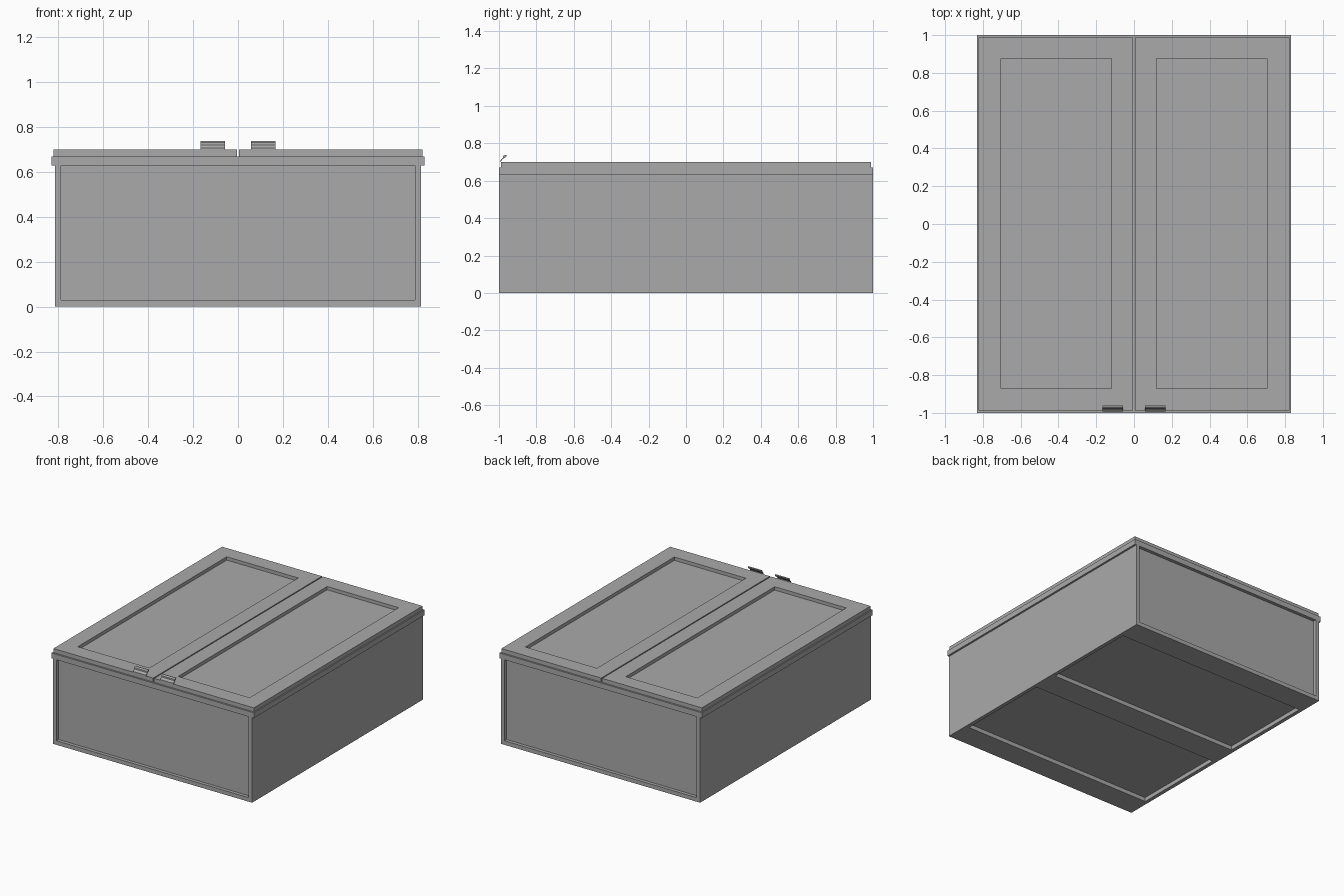
import bpy, bmesh

if "Cube" in bpy.data.objects:
    bpy.data.objects.remove(bpy.data.objects["Cube"])

grey = bpy.data.materials.new("plain grey")
grey.diffuse_color = (0.4, 0.4, 0.4, 1)
grey.use_nodes = True
grey.node_tree.nodes["Principled BSDF"].inputs["Base Color"].default_value = grey.diffuse_color


def finish(name, bm):
    bmesh.ops.recalc_face_normals(bm, faces=bm.faces)
    mesh = bpy.data.meshes.new(name)
    bm.to_mesh(mesh)
    bm.free()
    mesh.materials.append(grey)
    obj = bpy.data.objects.new(name, mesh)
    bpy.context.collection.objects.link(obj)
    return obj


def box(name, x0, x1, y0, y1, z0, z1):
    bm = bmesh.new()
    bmesh.ops.create_cube(bm, size=1)
    for v in bm.verts:
        v.co.x = x1 if v.co.x > 0 else x0
        v.co.y = y1 if v.co.y > 0 else y0
        v.co.z = z1 if v.co.z > 0 else z0
    return finish(name, bm)


def door(name, x0, x1, y0, y1, z0, z1, rx0, rx1, ry0, ry1, depth):
    """Slab with a rectangular recess in its top face."""
    bm = bmesh.new()

    def ring(a, b, c, d, z):
        return [bm.verts.new(p) for p in ((a, c, z), (b, c, z), (b, d, z), (a, d, z))]

    rings = [ring(x0, x1, y0, y1, z0), ring(x0, x1, y0, y1, z1),
             ring(rx0, rx1, ry0, ry1, z1), ring(rx0, rx1, ry0, ry1, z1 - depth)]
    for lo, hi in zip(rings, rings[1:]):
        for i in range(4):
            j = (i + 1) % 4
            bm.faces.new((lo[i], lo[j], hi[j], hi[i]))
    bm.faces.new(rings[0])
    bm.faces.new(rings[-1])
    return finish(name, bm)


def extrude_x(name, profile, x0, x1):
    """Solid made from a (y, z) outline drawn along x."""
    bm = bmesh.new()
    face = bm.faces.new([bm.verts.new((x0, y, z)) for y, z in profile])
    out = bmesh.ops.extrude_face_region(bm, geom=[face])
    moved = [g for g in out["geom"] if isinstance(g, bmesh.types.BMVert)]
    bmesh.ops.translate(bm, verts=moved, vec=(x1 - x0, 0, 0))
    return finish(name, bm)


# Pull handle outline: thin bent sheet with a thicker rolled lip
handle_outline = [(-0.993, 0.700), (-0.993, 0.708), (-0.979, 0.721), (-0.978, 0.731),
                  (-0.968, 0.739), (-0.960, 0.737), (-0.961, 0.729), (-0.970, 0.721),
                  (-0.976, 0.719), (-0.988, 0.706), (-0.988, 0.700)]

for side, s in (("left", -1), ("right", 1)):
    def span(a, b):
        return sorted((s * a, s * b))

    # Flat side wall
    box(side + "_wall", *span(0.788, 0.816), -1, 1, 0, 0.63)
    # Door with recessed panel
    x0, x1 = span(0.004, 0.822)
    rx0, rx1 = span(0.118, 0.705)
    door(side + "_door", x0, x1, -0.988, 0.988, 0.67, 0.70, rx0, rx1, -0.87, 0.875, 0.025)
    # Pull handle on the front edge of the door
    extrude_x(side + "_handle", handle_outline, *span(0.058, 0.166))

# Top collar that overhangs the side walls
box("top_collar", -0.83, 0.83, -1, 1, 0.63, 0.67)

# Recessed front and back panels
box("front_panel", -0.788, 0.788, -0.975, -0.945, 0.03, 0.63)
box("back_panel", -0.788, 0.788, 0.945, 0.975, 0.03, 0.63)

# Base panel and the three bars beneath it
box("base_panel", -0.788, 0.788, -0.975, 0.975, 0.03, 0.055)
for name, y0, y1 in (("front_base_bar", -1, -0.82), ("middle_base_bar", -0.1, 0.1),
                     ("back_base_bar", 0.82, 1)):
    box(name, -0.788, 0.788, y0, y1, 0, 0.03)
